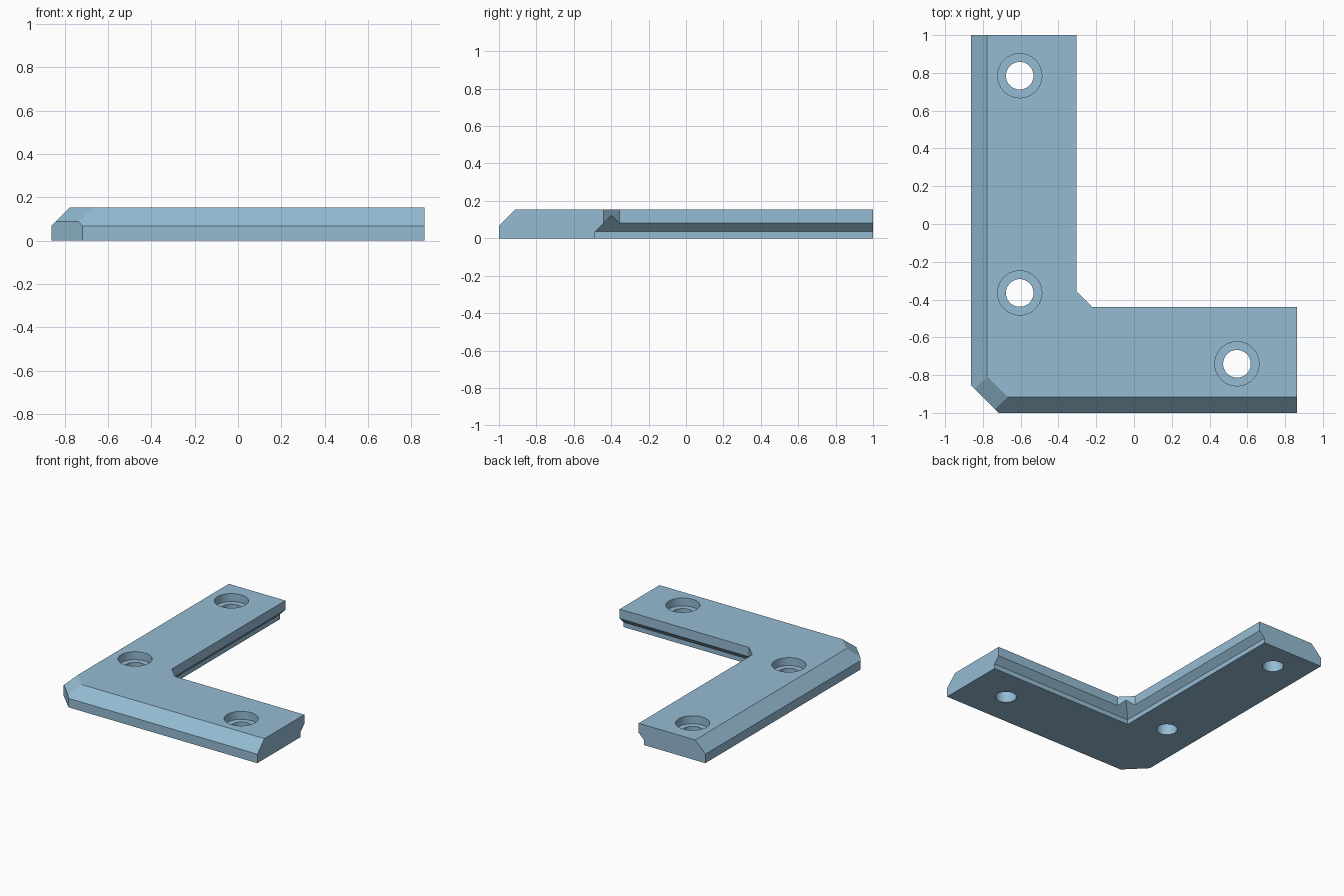
import bpy, bmesh
from mathutils import Vector

if "Cube" in bpy.data.objects:
    bpy.data.objects.remove(bpy.data.objects["Cube"])

H = 0.153            # plate thickness
EDGE = 0.068         # height where the outer bevel starts
BEVEL = H - EDGE

blue = bpy.data.materials.new("steel_blue")
blue.diffuse_color = (0.30, 0.50, 0.65, 1)
blue.use_nodes = True
blue.node_tree.nodes["Principled BSDF"].inputs["Base Color"].default_value = blue.diffuse_color


def loft(name, rings):
    """Closed solid through a stack of rings with equal point counts."""
    bm = bmesh.new()
    loops = [[bm.verts.new(p) for p in ring] for ring in rings]
    n = len(loops[0])
    for a, b in zip(loops, loops[1:]):
        for i in range(n):
            j = (i + 1) % n
            bm.faces.new((a[i], a[j], b[j], b[i]))
    bm.faces.new(loops[0][::-1])
    bm.faces.new(loops[-1])
    bmesh.ops.recalc_face_normals(bm, faces=bm.faces)
    mesh = bpy.data.meshes.new(name)
    bm.to_mesh(mesh)
    bm.free()
    ob = bpy.data.objects.new(name, mesh)
    bpy.context.collection.objects.link(ob)
    return ob


def slice_off(bm, point, normal):
    """Remove everything beyond a plane and cap the cut."""
    res = bmesh.ops.bisect_plane(bm, geom=bm.verts[:] + bm.edges[:] + bm.faces[:], dist=1e-5,
                                 plane_co=Vector(point), plane_no=Vector(normal), clear_outer=True)
    cut = [e for e in res["geom_cut"] if isinstance(e, bmesh.types.BMEdge)]
    bmesh.ops.edgeloop_fill(bm, edges=cut)


def subtract(ob, cutter):
    mod = ob.modifiers.new("cut", "BOOLEAN")
    mod.operation, mod.solver, mod.object = "DIFFERENCE", "EXACT", cutter
    bpy.context.view_layer.objects.active = ob
    bpy.ops.object.modifier_apply(modifier=mod.name)
    bpy.data.objects.remove(cutter)


def cylinder(x, y, r, z0, z1):
    bpy.ops.mesh.primitive_cylinder_add(vertices=64, radius=r, depth=z1 - z0,
                                        location=(x, y, (z0 + z1) / 2))
    return bpy.context.object


# L-shaped plate with clipped outer corner and filled inner corner
outline = [(-0.862, 1), (-0.862, -0.855), (-0.717, -1), (0.862, -1), (0.862, -0.44),
           (-0.22, -0.44), (-0.305, -0.355), (-0.305, 1)]
bracket = loft("corner_bracket", [[(x, y, z) for x, y in outline] for z in (0, H)])

# Sloped outer edges, then the sloped corner
bm = bmesh.new()
bm.from_mesh(bracket.data)
slice_off(bm, (-0.862 + BEVEL, 0, H), (-1, 0, 1))
slice_off(bm, (0, -1 + BEVEL, H), (0, -1, 1))
slice_off(bm, (-0.79, -0.793, H), (-0.49, -0.49, 1))
bmesh.ops.recalc_face_normals(bm, faces=bm.faces)
bm.to_mesh(bracket.data)
bm.free()

# Undercut along the inner edges, sloping outward at 45 degrees
rings = []
for z, s in ((-0.1, 0), (0.036, 0), (0.236, 0.2)):
    x, y = -0.35 + s, -0.486 + s
    rings.append([(x, y, z), (1.5, y, z), (1.5, 1.5, z), (x, 1.5, z)])
subtract(bracket, loft("undercut", rings))

# Counterbored screw holes
for x, y in ((-0.605, 0.785), (-0.605, -0.365), (0.545, -0.74)):
    subtract(bracket, cylinder(x, y, 0.073, -0.1, 0.3))
    subtract(bracket, cylinder(x, y, 0.117, H - 0.06, 0.3))

bracket.data.materials.clear()
bracket.data.materials.append(blue)
for p in bracket.data.polygons:
    p.material_index = 0
bpy.ops.object.select_all(action="DESELECT")
bracket.select_set(True)
bpy.context.view_layer.objects.active = bracket
bpy.ops.object.shade_smooth_by_angle(angle=0.35)
